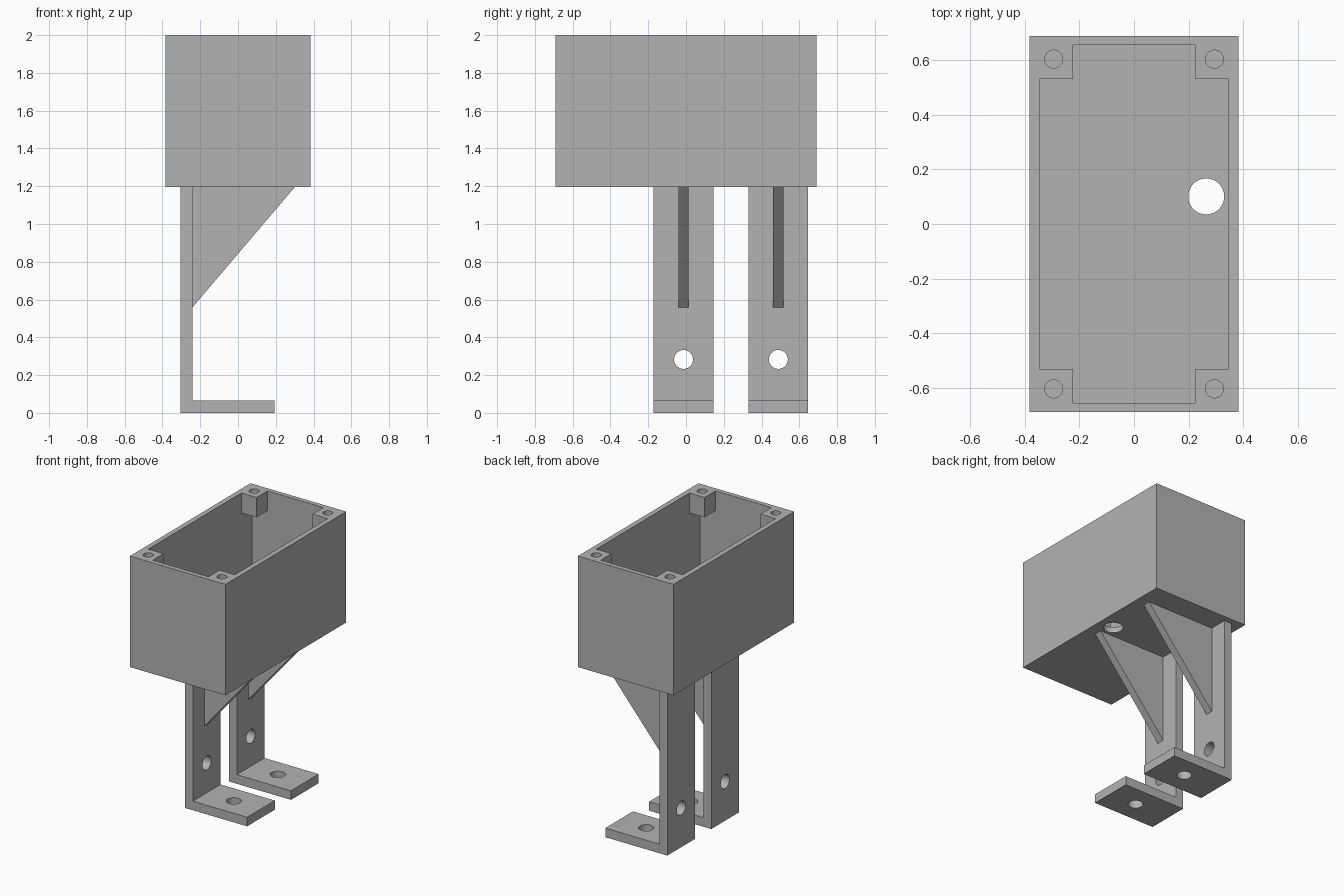
import bpy
import bmesh
from math import radians
from mathutils import Matrix, Vector

cube = bpy.data.objects.get("Cube")
if cube:
    bpy.data.objects.remove(cube, do_unlink=True)

grey = bpy.data.materials.new("plain_grey")
grey.use_nodes = True
grey.diffuse_color = (0.45, 0.45, 0.45, 1)
grey.node_tree.nodes["Principled BSDF"].inputs["Base Color"].default_value = (0.45, 0.45, 0.45, 1)


def add_object(name, bm):
    bmesh.ops.recalc_face_normals(bm, faces=bm.faces)
    mesh = bpy.data.meshes.new(name)
    bm.to_mesh(mesh)
    bm.free()
    mesh.materials.append(grey)
    obj = bpy.data.objects.new(name, mesh)
    bpy.context.collection.objects.link(obj)
    return obj


def prism(name, points, sweep):
    """Extrude a closed outline of 3D points along a sweep vector."""
    bm = bmesh.new()
    face = bm.faces.new([bm.verts.new(p) for p in points])
    result = bmesh.ops.extrude_face_region(bm, geom=[face], use_keep_orig=True)
    moved = [g for g in result["geom"] if isinstance(g, bmesh.types.BMVert)]
    bmesh.ops.translate(bm, verts=moved, vec=Vector(sweep))
    return add_object(name, bm)


def block(name, x, y, z0, z1):
    """Box centred on the z axis with half sizes x and y."""
    return prism(name, [(-x, -y, z0), (x, -y, z0), (x, y, z0), (-x, y, z0)], (0, 0, z1 - z0))


def cylinder(center, radius, depth, axis="Z"):
    bm = bmesh.new()
    turn = Matrix.Rotation(radians(90), 4, "Y") if axis == "X" else Matrix()
    bmesh.ops.create_cone(bm, cap_ends=True, segments=48, radius1=radius, radius2=radius,
                          depth=depth, matrix=Matrix.Translation(center) @ turn)
    return add_object("hole_cutter", bm)


def cut(obj, cutters):
    """Subtract the cutters, bake the result and remove the cutters."""
    for cutter in cutters:
        cutter.hide_render = True
        mod = obj.modifiers.new("cut", "BOOLEAN")
        mod.operation = "DIFFERENCE"
        mod.solver = "EXACT"
        mod.object = cutter
    graph = bpy.context.evaluated_depsgraph_get()
    obj.data = bpy.data.meshes.new_from_object(obj.evaluated_get(graph))
    obj.modifiers.clear()
    for cutter in cutters:
        bpy.data.objects.remove(cutter, do_unlink=True)
    bpy.ops.object.select_all(action="DESELECT")
    obj.select_set(True)
    bpy.context.view_layer.objects.active = obj
    bpy.ops.object.shade_smooth_by_angle(angle=radians(30))


# Open box: wide cavity below, cross-shaped mouth leaving four screw posts
BOTTOM, TOP, FLOOR, POST = 1.197, 2.0, 1.237, 1.856
IN_X, IN_Y, POST_X, POST_Y = 0.346, 0.656, 0.224, 0.532
box = block("box", 0.383, 0.69, BOTTOM, TOP)
quarter = [(IN_X, POST_Y), (POST_X, POST_Y), (POST_X, IN_Y)]
mouth = []
for sx, sy in ((1, 1), (-1, 1), (-1, -1), (1, -1)):
    corner = quarter if sx * sy > 0 else quarter[::-1]
    mouth += [(sx * x, sy * y, POST - 0.05) for x, y in corner]
cutters = [block("cavity_cutter", IN_X, IN_Y, FLOOR, POST),
           prism("mouth_cutter", mouth, (0, 0, 0.4)),
           cylinder((0.265, 0.101, FLOOR), 0.066, 0.2)]
for sx in (-1, 1):
    for sy in (-1, 1):
        cutters.append(cylinder((sx * 0.295, sy * 0.605, POST + 0.05), 0.033, 0.5))
cut(box, cutters)

# Two L-shaped brackets, each braced by a triangular gusset
BACK, INNER, TOE, THICK = -0.304, -0.241, 0.193, 0.066
WIDTH, RIB = 0.316, 0.055
for name, y in (("front", -0.013), ("rear", 0.489)):
    outline = [(BACK, 0), (TOE, 0), (TOE, THICK), (INNER, THICK), (INNER, BOTTOM), (BACK, BOTTOM)]
    leg = prism(name + "_bracket", [(x, y - WIDTH / 2, z) for x, z in outline], (0, WIDTH, 0))
    cut(leg, [cylinder((BACK, y, 0.283), 0.05, 0.3, "X"),
              cylinder(((INNER + TOE) / 2, y, 0), 0.05, 0.3)])
    triangle = [(INNER, 0.559), (0.302, BOTTOM), (INNER, BOTTOM)]
    prism(name + "_gusset", [(x, y - RIB / 2, z) for x, z in triangle], (0, RIB, 0))
